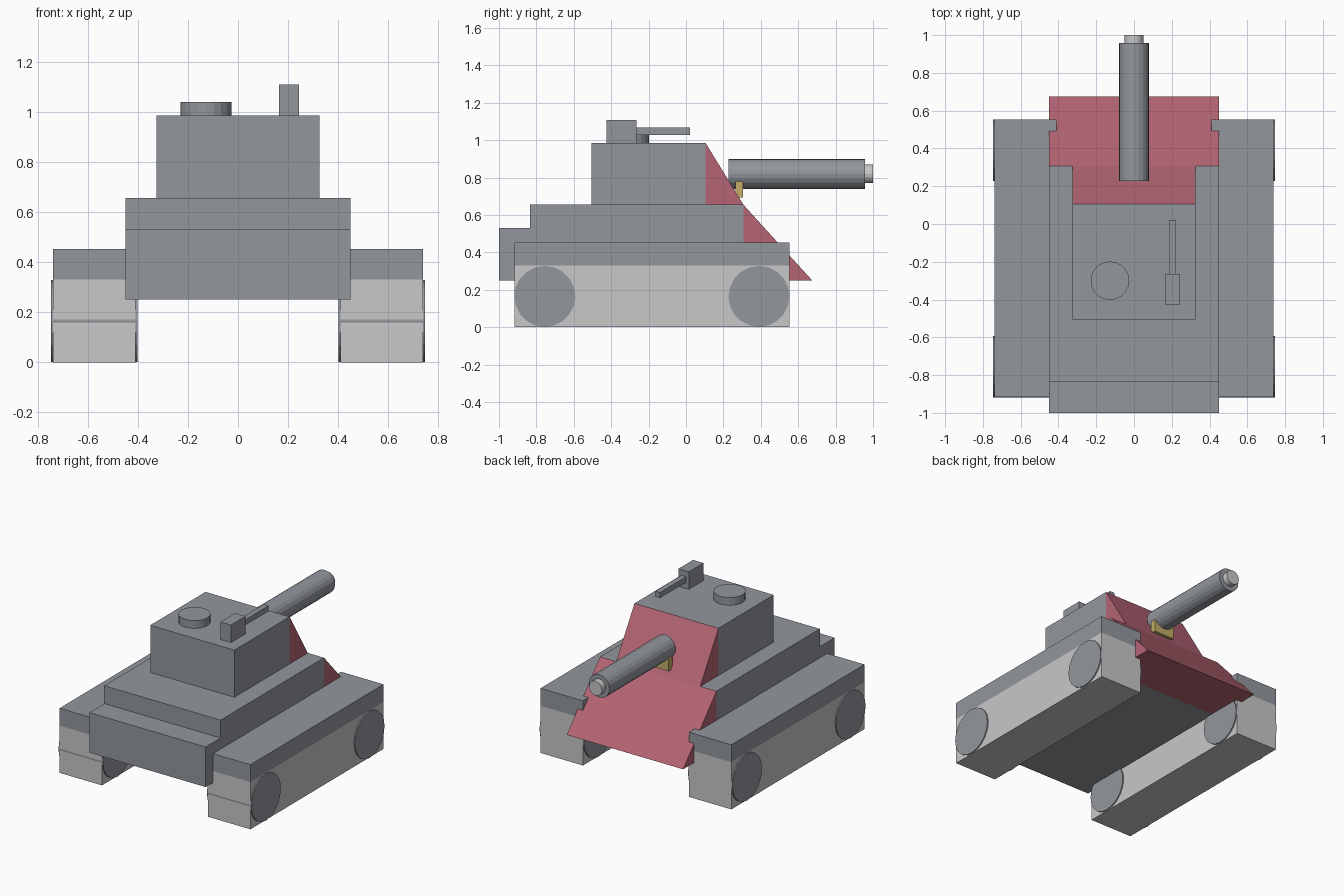
import bpy
import bmesh
from math import pi
from mathutils import Matrix, Vector

cube = bpy.data.objects.get("Cube")
if cube:
    bpy.data.objects.remove(cube, do_unlink=True)


def material(name, rgb):
    mat = bpy.data.materials.new(name)
    mat.use_nodes = True
    mat.diffuse_color = (*rgb, 1)
    mat.node_tree.nodes["Principled BSDF"].inputs["Base Color"].default_value = (*rgb, 1)
    return mat


GREY = material("steel grey", (0.29, 0.31, 0.34))
LIGHT = material("light grey", (0.58, 0.58, 0.58))
RED = material("dusty red", (0.46, 0.13, 0.175))
YELLOW = material("mustard yellow", (0.55, 0.42, 0.14))


def finish(name, bm, mat):
    bmesh.ops.recalc_face_normals(bm, faces=bm.faces)
    mesh = bpy.data.meshes.new(name)
    bm.to_mesh(mesh)
    bm.free()
    mesh.materials.append(mat)
    obj = bpy.data.objects.new(name, mesh)
    bpy.context.collection.objects.link(obj)
    return obj


def box(name, x, y, z, mat):
    """Box from (min, max) pairs."""
    bm = bmesh.new()
    bmesh.ops.create_cube(bm, size=1)
    for v in bm.verts:
        v.co = Vector([lo + (c + 0.5) * (hi - lo) for c, (lo, hi) in zip(v.co, (x, y, z))])
    return finish(name, bm, mat)


def prism(name, profile, half_width, mat):
    """Side profile of (y, z) points extruded across x."""
    bm = bmesh.new()
    face = bm.faces.new([bm.verts.new((-half_width, y, z)) for y, z in profile])
    new = bmesh.ops.extrude_face_region(bm, geom=[face])["geom"]
    verts = [g for g in new if isinstance(g, bmesh.types.BMVert)]
    bmesh.ops.translate(bm, verts=verts, vec=(2 * half_width, 0, 0))
    return finish(name, bm, mat)


def cylinder(name, centre, radius, length, axis, mat, sides=20):
    turn = {"X": Matrix.Rotation(pi / 2, 4, "Y"),
            "Y": Matrix.Rotation(pi / 2, 4, "X"),
            "Z": Matrix()}[axis]
    bm = bmesh.new()
    bmesh.ops.create_cone(bm, cap_ends=True, segments=sides, radius1=radius, radius2=radius,
                          depth=length, matrix=Matrix.Translation(centre) @ turn)
    return finish(name, bm, mat)


# Hull with stepped rear deck, and sloped front plate
BOTTOM, DECK, ROOF = 0.25, 0.655, 0.985
prism("hull", [(-1, BOTTOM), (-1, 0.53), (-0.835, 0.53), (-0.835, DECK),
               (0.307, DECK), (0.307, BOTTOM)], 0.45, GREY)
prism("hull_front", [(0.307, BOTTOM), (0.307, DECK), (0.675, BOTTOM)], 0.45, RED)

# Turret and its sloped front
box("turret", (-0.325, 0.325), (-0.505, 0.105), (DECK, ROOF), GREY)
prism("turret_front", [(0.105, DECK), (0.105, ROOF), (0.307, DECK)], 0.325, RED)

# Main gun
cylinder("gun_barrel", (0, 0.593, 0.82), 0.08, 0.73, "Y", GREY)
cylinder("gun_muzzle", (0, 0.975, 0.82), 0.05, 0.05, "Y", LIGHT)
box("gun_mount", (-0.08, 0.08), (0.265, 0.305), (0.695, 0.78), YELLOW)

# Roof hatch and roof gun
cylinder("roof_hatch", (-0.127, -0.3, 1.012), 0.102, 0.055, "Z", GREY)
box("roof_gun_body", (0.163, 0.243), (-0.425, -0.265), (ROOF, 1.108), GREY)
box("roof_gun_barrel", (0.185, 0.222), (-0.265, 0.022), (1.028, 1.067), GREY)

# Tracks, fenders and wheels on both sides
for side, s in (("left", 1), ("right", -1)):
    span = sorted((s * 0.41, s * 0.738))
    box(side + "_track", span, (-0.917, 0.553), (0, 0.33), LIGHT)
    box(side + "_fender", span, (-0.917, 0.553), (0.33, 0.452), GREY)
    for end, y in (("rear", -0.755), ("front", 0.39)):
        cylinder(f"{side}_{end}_wheel", (s * 0.574, y, 0.165), 0.163, 0.344, "X", GREY)
